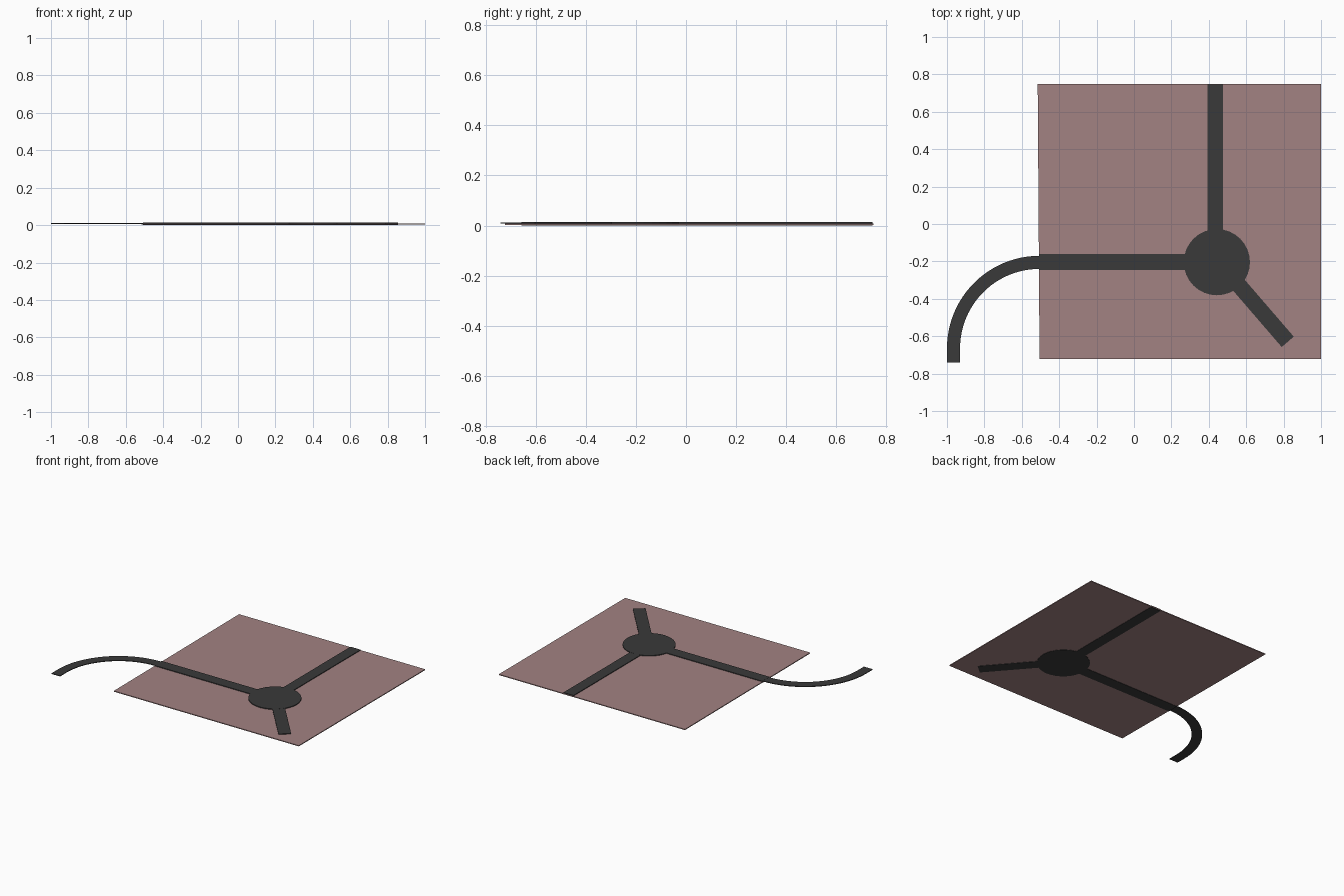
import bpy, bmesh, math
from mathutils import Vector

if "Cube" in bpy.data.objects:
    bpy.data.objects.remove(bpy.data.objects["Cube"])


def material(name, rgb):
    m = bpy.data.materials.new(name)
    m.diffuse_color = (*rgb, 1)
    m.use_nodes = True
    m.node_tree.nodes["Principled BSDF"].inputs["Base Color"].default_value = m.diffuse_color
    return m


ground_mat = material("dusty rose ground", (0.36, 0.225, 0.225))
road_mat = material("dark asphalt", (0.042, 0.042, 0.042))


def slab(name, outline, z0, z1, mat):
    """Thin plate: a flat outline extruded from z0 up to z1."""
    bm = bmesh.new()
    face = bm.faces.new([bm.verts.new((x, y, z0)) for x, y in outline])
    new = bmesh.ops.extrude_face_region(bm, geom=[face], use_keep_orig=True)["geom"]
    top = [v for v in new if isinstance(v, bmesh.types.BMVert)]
    bmesh.ops.translate(bm, verts=top, vec=(0, 0, z1 - z0))
    bmesh.ops.recalc_face_normals(bm, faces=bm.faces)
    mesh = bpy.data.meshes.new(name)
    bm.to_mesh(mesh)
    bm.free()
    mesh.materials.append(mat)
    obj = bpy.data.objects.new(name, mesh)
    bpy.context.collection.objects.link(obj)
    return obj


def arc(cx, cy, r, a0, a1, n):
    return [(cx + r * math.cos(math.radians(a0 + (a1 - a0) * i / n)),
             cy + r * math.sin(math.radians(a0 + (a1 - a0) * i / n)))
            for i in range(n + 1)]


def straight_road(name, start, end, width):
    a, b = Vector(start), Vector(end)
    d = (b - a).normalized()
    side = Vector((-d.y, d.x)) * width / 2
    slab(name, [a + side, a - side, b - side, b + side], 0, 0.013, road_mat)


# ground plate, slightly skewed on its left side
slab("ground", [(-0.505, -0.722), (1.0, -0.722), (1.0, 0.748), (-0.515, 0.748)],
     0.002, 0.008, ground_mat)

# roundabout disc
slab("roundabout", arc(0.443, -0.204, 0.177, 0, 360, 32)[:-1], 0, 0.0135, road_mat)

# straight roads leaving the roundabout
straight_road("north_road", (0.435, -0.04), (0.435, 0.745), 0.082)
straight_road("west_road", (0.28, -0.203), (-0.508, -0.203), 0.084)
straight_road("southeast_road", (0.553, -0.318), (0.822, -0.63), 0.085)

# curved road: quarter ring with a short straight end
outer = arc(-0.505, -0.665, 0.495, 90, 180, 24)
inner = arc(-0.505, -0.665, 0.425, 180, 90, 24)
slab("curved_road", outer + [(-1.0, -0.74), (-0.93, -0.74)] + inner,
     0.007, 0.012, road_mat)
